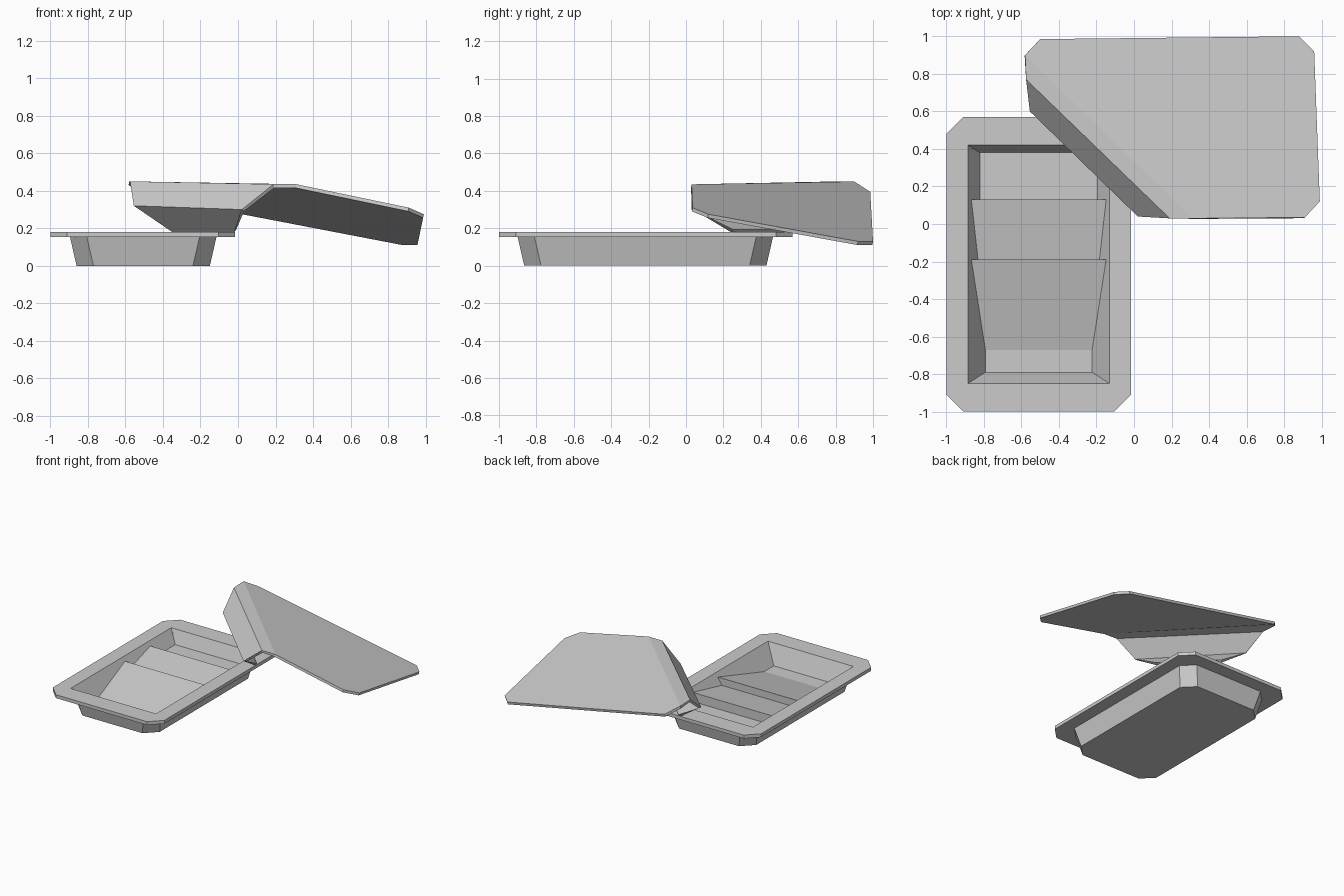
import bpy
import bmesh

if "Cube" in bpy.data.objects:
    bpy.data.objects.remove(bpy.data.objects["Cube"], do_unlink=True)

# One plain metal grey for everything
metal = bpy.data.materials.new("light grey")
metal.use_nodes = True
grey = (0.6, 0.6, 0.6, 1)
metal.diffuse_color = grey
metal.node_tree.nodes["Principled BSDF"].inputs["Base Color"].default_value = grey


def make_object(name, bm):
    mesh = bpy.data.meshes.new(name)
    bm.to_mesh(mesh)
    bm.free()
    mesh.materials.append(metal)
    obj = bpy.data.objects.new(name, mesh)
    bpy.context.collection.objects.link(obj)
    return obj


def octagon(bm, x0, x1, y0, y1, z, c=0.09):
    """Ring of vertices: a rectangle with cut corners."""
    pts = [(x0 + c, y0), (x1 - c, y0), (x1, y0 + c), (x1, y1 - c),
           (x1 - c, y1), (x0 + c, y1), (x0, y1 - c), (x0, y0 + c)]
    return [bm.verts.new((x, y, z)) for x, y in pts]


# Tray: outer shell from stacked rings
RIM_Z = 0.18
bm = bmesh.new()
rings = [octagon(bm, -0.86, -0.15, -0.865, 0.43, 0),
         octagon(bm, -0.895, -0.115, -0.90, 0.465, 0.153),
         octagon(bm, -1, -0.015, -1, 0.57, 0.153),
         octagon(bm, -1, -0.015, -1, 0.57, RIM_Z)]
bm.faces.new(rings[0][::-1])
for low, high in zip(rings, rings[1:]):
    for i in range(8):
        j = (i + 1) % 8
        bm.faces.new((low[i], low[j], high[j], high[i]))

# Tray: stepped cavity with two sloping slices, from back to front (y, z)
profile = [(0.42, RIM_Z), (0.38, 0.077), (0.13, 0.077), (0.13, 0.15),
           (-0.19, 0.093), (-0.19, 0.15), (-0.67, 0.03), (-0.79, 0.03),
           (-0.85, RIM_Z)]
left, right = [], []
for y, z in profile:
    inset = (RIM_Z - z) * 0.62
    left.append(bm.verts.new((-0.885 + inset, y, z)))
    right.append(bm.verts.new((-0.13 - inset, y, z)))
for i in range(len(profile) - 1):
    bm.faces.new((left[i], left[i + 1], right[i + 1], right[i]))
bm.faces.new(left)
bm.faces.new(right[::-1])

# Tray: flat rim between the outer ring and the opening
outer = rings[-1]
inner = [left[-1], right[-1], right[0], left[0]]
for k in range(4):
    a, b, c = outer[2 * k], outer[2 * k + 1], outer[(2 * k + 2) % 8]
    p, q = inner[k], inner[(k + 1) % 4]
    bm.faces.new((a, b, q, p))
    bm.faces.new((b, c, q))
bmesh.ops.recalc_face_normals(bm, faces=bm.faces)
make_object("tray", bm)

# Peeled lid: fold lines from the hinge up and over, then the flat sheet
folds = [((-0.35, 0.57, 0.18), (-0.02, 0.24, 0.18)),
         ((-0.555, 0.6, 0.32), (0.02, 0.04, 0.30)),
         ((-0.575, 0.77, 0.45), (0.19, 0.03, 0.435)),
         ((-0.58, 0.9, 0.45), (0.31, 0.03, 0.435))]
sheet = [(0.91, 0.035, 0.31), (0.99, 0.12, 0.275), (0.96, 0.92, 0.13),
         (0.88, 1.0, 0.13), (-0.5, 0.985, 0.395)]
bm = bmesh.new()
lines = [[bm.verts.new(p) for p in fold] for fold in folds]
for (a, b), (c, d) in zip(lines, lines[1:]):
    bm.faces.new((a, b, d, c))
bm.faces.new(lines[-1] + [bm.verts.new(p) for p in sheet])
lid = make_object("peeled_lid", bm)
thickness = lid.modifiers.new("thickness", "SOLIDIFY")
thickness.thickness = 0.02
thickness.offset = -1
